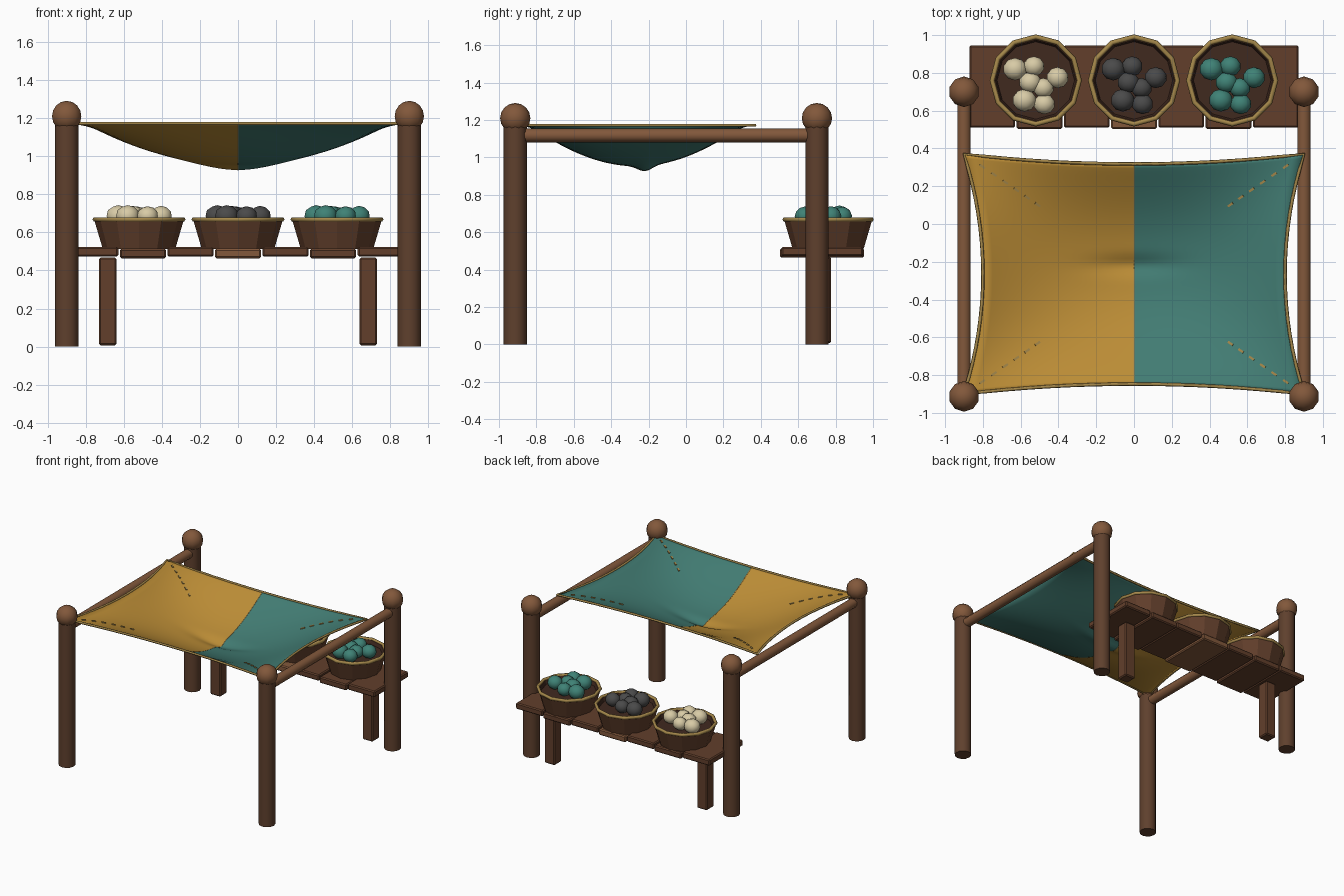
import bpy, bmesh, math
from mathutils import Vector, Matrix

if "Cube" in bpy.data.objects:
    bpy.data.objects.remove(bpy.data.objects["Cube"])


def mat(name, hexcode):
    lin = []
    for i in (0, 2, 4):
        c = int(hexcode[i:i + 2], 16) / 255
        lin.append(c / 12.92 if c <= 0.04045 else ((c + 0.055) / 1.055) ** 2.4)
    m = bpy.data.materials.new(name)
    m.diffuse_color = (*lin, 1)
    m.use_nodes = True
    m.node_tree.nodes["Principled BSDF"].inputs["Base Color"].default_value = m.diffuse_color
    return m


dark_wood = mat("dark wood", "5F402D")
light_wood = mat("light wood", "82583B")
plank_wood = mat("plank wood", "623F2B")
soil = mat("basket inside", "40291F")
mustard = mat("mustard cloth", "BC8D36")
teal = mat("teal cloth", "427C73")
trim = mat("straw trim", "A4874A")
cream = mat("cream goods", "D8CBA6")
grey = mat("charcoal goods", "4A4A4A")
teal_goods = mat("teal goods", "3F8276")


def finish(name, bm, mats, smooth=None):
    bmesh.ops.recalc_face_normals(bm, faces=bm.faces)
    me = bpy.data.meshes.new(name)
    bm.to_mesh(me)
    bm.free()
    ob = bpy.data.objects.new(name, me)
    bpy.context.collection.objects.link(ob)
    for m in mats:
        me.materials.append(m)
    if smooth:
        bpy.ops.object.select_all(action='DESELECT')
        ob.select_set(True)
        bpy.context.view_layer.objects.active = ob
        bpy.ops.object.shade_smooth_by_angle(angle=math.radians(smooth))
    return ob


def box(name, centre, size, m, bevel=0.008):
    bm = bmesh.new()
    bmesh.ops.create_cube(bm, size=1, matrix=Matrix.Translation(centre) @ Matrix.Diagonal((*size, 1)))
    bmesh.ops.bevel(bm, geom=bm.edges[:], offset=bevel, segments=1, affect='EDGES')
    return finish(name, bm, [m])


def rod(name, a, b, r, m, n=12):
    a, b = Vector(a), Vector(b)
    bm = bmesh.new()
    rot = (b - a).to_track_quat('Z', 'Y').to_matrix().to_4x4()
    bmesh.ops.create_cone(bm, cap_ends=True, segments=n, radius1=r, radius2=r, depth=(b - a).length,
                          matrix=Matrix.Translation((a + b) / 2) @ rot)
    return finish(name, bm, [m], 40)


def tube(name, pts, r, m, cyclic):
    cu = bpy.data.curves.new(name, 'CURVE')
    cu.dimensions = '3D'
    cu.bevel_depth = r
    cu.bevel_resolution = 1
    sp = cu.splines.new('POLY')
    sp.points.add(len(pts) - 1)
    for p, q in zip(sp.points, pts):
        p.co = (*q, 1)
    sp.use_cyclic_u = cyclic
    cu.materials.append(m)
    ob = bpy.data.objects.new(name, cu)
    bpy.context.collection.objects.link(ob)


# Posts with round knobs, and side beams
for sx in (-1, 1):
    x = 0.9 * sx
    for y in (-0.913, 0.70):
        rod("post", (x, y, 0), (x, y, 1.2), 0.062, dark_wood)
        bm = bmesh.new()
        bmesh.ops.create_uvsphere(bm, u_segments=10, v_segments=8, radius=0.081,
                                  matrix=Matrix.Translation((x, y, 1.21)))
        finish("post_knob", bm, [light_wood], 50)
    rod("side_beam", (x, -0.9, 1.118), (x, 0.69, 1.118), 0.037, light_wood, 10)


# Sagging canopy: bowed edges, a hanging belly and one fold
def cloth(u, v):
    x = u * (0.9 - 0.1 * (1 - v * v))
    y = -0.265 + v * (0.635 - 0.052 * (1 - u * u))
    sag = 0.215 * (1 - u * u) * (1 - v * v) ** 1.15
    fold = 0.028 * math.exp(-(x / 0.22) ** 2 - ((y + 0.22) / 0.05) ** 2)
    return Vector((x, y, 1.172 - sag - fold))


NU, NV = 32, 56
bm = bmesh.new()
grid = [[bm.verts.new(cloth(2 * i / NU - 1, 2 * j / NV - 1)) for j in range(NV + 1)] for i in range(NU + 1)]
for i in range(NU):
    for j in range(NV):
        f = bm.faces.new((grid[i][j], grid[i + 1][j], grid[i + 1][j + 1], grid[i][j + 1]))
        f.material_index = 0 if i < NU // 2 else 1
canopy = finish("canopy", bm, [mustard, teal], 60)
sol = canopy.modifiers.new("thickness", 'SOLIDIFY')
sol.thickness = 0.006
sol.offset = 0

# Canopy hem and centre seam
N = 16
steps = [2 * k / N - 1 for k in range(N)]
hem = ([cloth(t, -1) for t in steps] + [cloth(1, t) for t in steps]
       + [cloth(-t, 1) for t in steps] + [cloth(-1, -t) for t in steps])
tube("canopy_hem", hem, 0.009, trim, True)
tube("canopy_seam", [cloth(0, 2 * k / NV - 1) for k in range(NV + 1)], 0.005, trim, False)

# Diagonal stitches near the corners
bm = bmesh.new()
for su in (-1, 1):
    for sv in (-1, 1):
        for k in range(6):
            t = 0.61 + 0.06 * k
            p, q = cloth(su * t, sv * t), cloth(su * (t + 0.02), sv * (t + 0.02))
            rot = (q - p).to_track_quat('X', 'Z').to_matrix().to_4x4()
            bmesh.ops.create_cube(bm, size=1, matrix=Matrix.Translation(p + Vector((0, 0, 0.004)))
                                  @ rot @ Matrix.Diagonal((0.032, 0.012, 0.01, 1)))
finish("canopy_stitches", bm, [trim])

# Shelf of seven uneven planks on two legs
for k in range(-3, 4):
    odd = k % 2
    box("shelf_plank", (0.25 * k, 0.728, 0.497 if odd else 0.489), (0.242, 0.435 if odd else 0.45, 0.05),
        light_wood if k == 0 else plank_wood)
for sx in (-1, 1):
    box("shelf_leg", (0.685 * sx, 0.73, 0.237), (0.092, 0.092, 0.46), plank_wood)

# Baskets filled with round goods: offset x, y and radius of each item
items = [(-0.11, 0.06, 0.06), (-0.01, 0.075, 0.053), (0.115, 0.015, 0.056), (-0.03, -0.01, 0.056),
         (0.04, -0.04, 0.053), (-0.06, -0.105, 0.06), (0.045, -0.125, 0.054)]
for x, goods in ((-0.52, cream), (0, grey), (0.52, teal_goods)):
    y, n = 0.76, 12
    bm = bmesh.new()
    rings = []
    for r, z in ((0.19, 0.512), (0.236, 0.668), (0.215, 0.668), (0.205, 0.64)):
        rings.append([bm.verts.new((x + r * math.cos(math.tau * k / n), y + r * math.sin(math.tau * k / n), z))
                      for k in range(n)])
    for s, (lo, hi) in enumerate(zip(rings, rings[1:])):
        for k in range(n):
            f = bm.faces.new((lo[k], lo[(k + 1) % n], hi[(k + 1) % n], hi[k]))
            f.material_index = 1 if s == 2 else 0
    bm.faces.new(rings[0])
    bm.faces.new(rings[3]).material_index = 1
    finish("basket", bm, [plank_wood, soil])
    tube("basket_rim", [(x + 0.231 * math.cos(math.tau * k / n), y + 0.231 * math.sin(math.tau * k / n), 0.668)
                        for k in range(n)], 0.013, trim, True)
    bm = bmesh.new()
    for dx, dy, r in items:
        bmesh.ops.create_icosphere(bm, subdivisions=2, radius=r,
                                   matrix=Matrix.Translation((x + dx, y + dy, 0.686))
                                   @ Matrix.Diagonal((1.05, 1, 0.95, 1)))
    finish("basket_goods", bm, [goods], 50)
